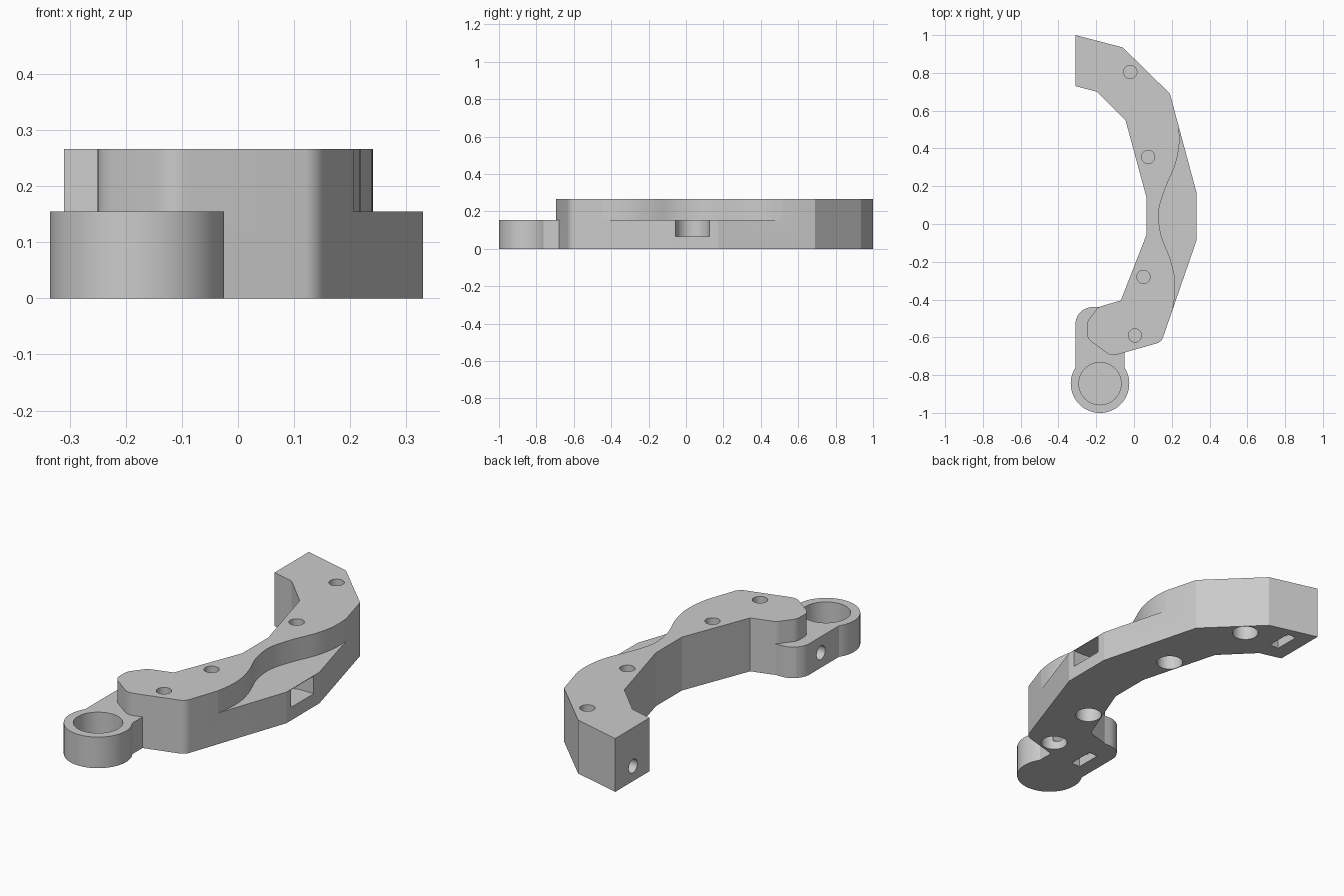
import bpy, bmesh, math
from mathutils import Vector

if "Cube" in bpy.data.objects:
    bpy.data.objects.remove(bpy.data.objects["Cube"])

grey = bpy.data.materials.new("plain grey")
grey.use_nodes = True
grey.diffuse_color = (0.6, 0.6, 0.6, 1)
grey.node_tree.nodes["Principled BSDF"].inputs["Base Color"].default_value = (0.6, 0.6, 0.6, 1)


def prism(name, points, z0, z1):
    """Closed xy profile extruded from z0 to z1."""
    bm = bmesh.new()
    face = bm.faces.new([bm.verts.new((p[0], p[1], z0)) for p in points])
    top = bmesh.ops.extrude_face_region(bm, geom=[face])["geom"]
    bmesh.ops.translate(bm, vec=(0, 0, z1 - z0),
                        verts=[v for v in top if isinstance(v, bmesh.types.BMVert)])
    bmesh.ops.recalc_face_normals(bm, faces=bm.faces)
    mesh = bpy.data.meshes.new(name)
    bm.to_mesh(mesh)
    bm.free()
    mesh.materials.append(grey)
    obj = bpy.data.objects.new(name, mesh)
    bpy.context.collection.objects.link(obj)
    return obj


def arc(x, y, r, start=0, end=360, n=48):
    angles = [math.radians(start + (end - start) * i / n) for i in range(n + (end - start < 360))]
    return [(x + r * math.cos(a), y + r * math.sin(a)) for a in angles]


def rect(x0, x1, y0, y1):
    return [(x0, y0), (x1, y0), (x1, y1), (x0, y1)]


def rounded(corners, n=8):
    """Round every corner given as (x, y, radius)."""
    out = []
    for i, c in enumerate(corners):
        p = Vector(c[:2])
        if len(c) < 3:
            out.append(p)
            continue
        a = (Vector(corners[i - 1][:2]) - p).normalized()
        b = (Vector(corners[(i + 1) % len(corners)][:2]) - p).normalized()
        half = a.angle(b) / 2
        centre = p + (a + b).normalized() * c[2] / math.sin(half)
        u = p + a * c[2] / math.tan(half) - centre
        v = p + b * c[2] / math.tan(half) - centre
        out += [centre + u.lerp(v, k / n).normalized() * c[2] for k in range(n + 1)]
    return out


def spline(pts, n=6):
    """Smooth curve through the points."""
    p = [Vector(q) for q in [pts[0]] + pts + [pts[-1]]]
    out = []
    for a, b, c, d in zip(p, p[1:], p[2:], p[3:]):
        for k in range(n):
            t = k / n
            out.append(b + (c - a) * t / 2 + (a * 2 - b * 5 + c * 4 - d) * t * t / 2
                       + (b * 3 - a - c * 3 + d) * t ** 3 / 2)
    return out + [p[-1]]


def combine(target, tool, operation="DIFFERENCE"):
    mod = target.modifiers.new("join", "BOOLEAN")
    mod.operation, mod.solver, mod.object = operation, "EXACT", tool
    bpy.context.view_layer.objects.active = target
    bpy.ops.object.modifier_apply(modifier=mod.name)
    bpy.data.objects.remove(tool)


# curved arm with a faceted back and a rounded front end
arm = prism("curved_arm", rounded([
    (-0.31, 1.0), (-0.06, 0.935), (0.19, 0.69), (0.33, 0.17), (0.33, -0.09),
    (0.145, -0.625, 0.05), (-0.12, -0.70, 0.06), (-0.25, -0.605, 0.06),
    (-0.25, -0.52, 0.06), (-0.19, -0.44, 0.05), (-0.07, -0.405),
    (0.065, -0.06), (0.065, 0.145), (-0.045, 0.55), (-0.195, 0.70), (-0.31, 0.73)]), 0, 0.266)

# wavy step on the outer side
wave = spline([(0.235, 0.54), (0.24, 0.43), (0.22, 0.32), (0.17, 0.2), (0.137, 0.1),
               (0.13, 0.03), (0.147, -0.07), (0.19, -0.18), (0.215, -0.28),
               (0.217, -0.37), (0.205, -0.45)])
combine(arm, prism("step_cutter", wave + [Vector((0.5, -0.45)), Vector((0.5, 0.54))], 0.155, 0.4))

# low tab ending in a round cup
tab = rounded([(-0.05, -0.44), (-0.31, -0.44, 0.09), (-0.31, -0.761), (-0.05, -0.761)])[:-2]
combine(arm, prism("cup_tab", tab + arc(-0.18, -0.845, 0.155, 147, 393), 0, 0.155), "UNION")
combine(arm, prism("cup_cutter", arc(-0.18, -0.845, 0.112), 0.05, 0.3))

# round-backed pocket in the outer side
pocket = arc(0.26, 0.035, 0.09, 90, 270, 24) + [(0.5, -0.055), (0.5, 0.125)]
combine(arm, prism("pocket_cutter", pocket, 0.065, 0.152))

# screw holes with wide recesses underneath
for x, y in [(-0.02, 0.805), (0.075, 0.355), (0.05, -0.28), (0.005, -0.59)]:
    combine(arm, prism("screw_cutter", arc(x, y, 0.035, n=32), 0.1, 0.4))
    combine(arm, prism("recess_cutter", arc(x, y, 0.062, n=32), -0.1, 0.09))

# cross holes in both ends, each with a nut slot from below
for y, inner in [(0.86, -0.1), (-0.62, -0.03)]:
    bore = prism("bore_cutter", arc(0, 0, 0.034, n=24), -0.5, inner)
    bore.rotation_euler = (0, math.pi / 2, 0)
    bore.location = (0, y, 0.075)
    bpy.context.view_layer.update()
    combine(arm, bore)
    combine(arm, prism("nut_cutter", rect(-0.235, -0.185, y - 0.065, y + 0.065), -0.1, 0.135))

bpy.ops.object.select_all(action="DESELECT")
arm.select_set(True)
bpy.context.view_layer.objects.active = arm
bpy.ops.object.shade_smooth_by_angle(angle=math.radians(14))
